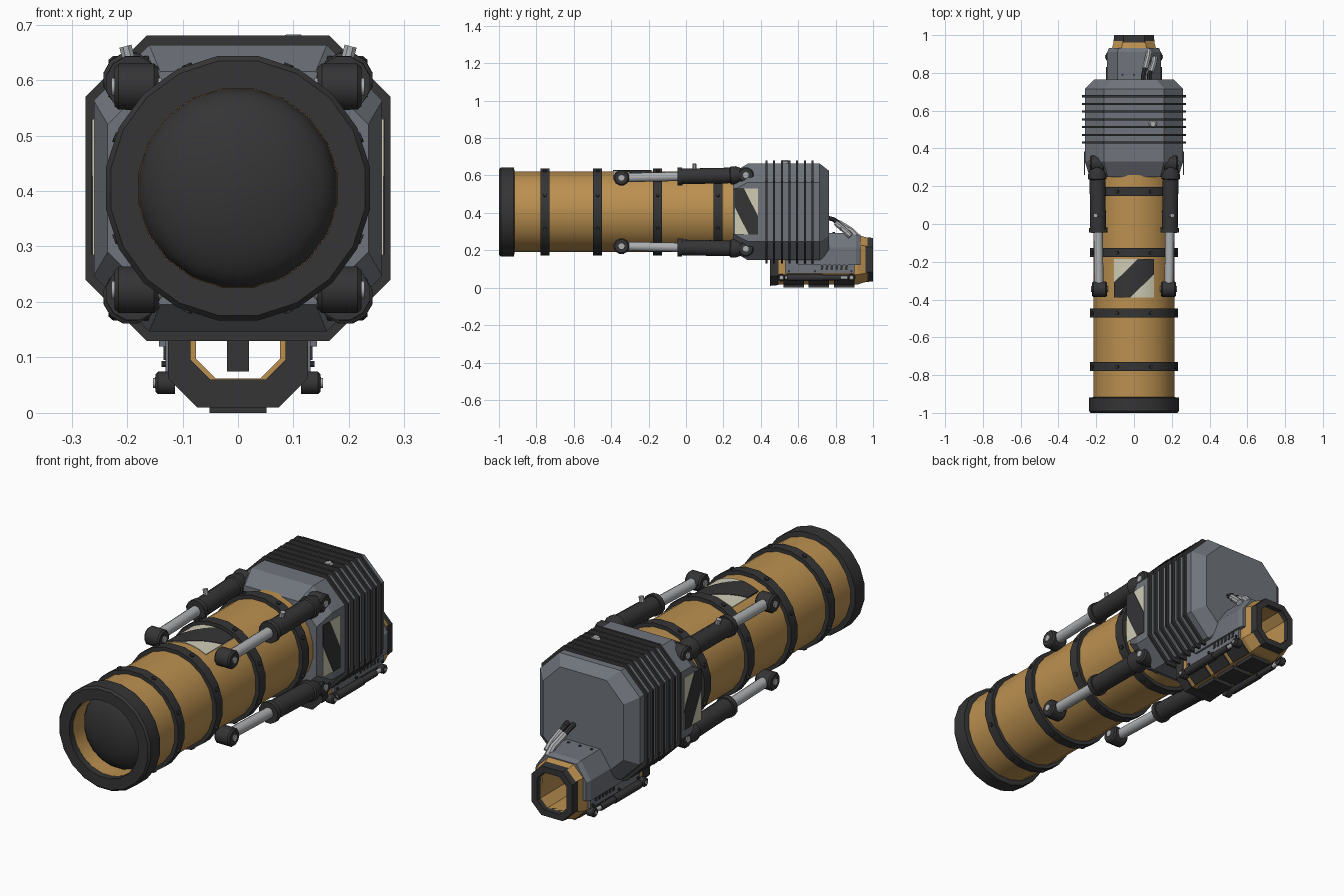
import bpy, bmesh, math
from mathutils import Vector

if "Cube" in bpy.data.objects:
    bpy.data.objects.remove(bpy.data.objects["Cube"])


def material(name, r, g, b):
    m = bpy.data.materials.new(name)
    m.diffuse_color = (r, g, b, 1)
    m.use_nodes = True
    m.node_tree.nodes["Principled BSDF"].inputs["Base Color"].default_value = m.diffuse_color
    return m


ORANGE = material("ochre_paint", 0.50, 0.28, 0.08)
DARK = material("dark_rubber", 0.035, 0.035, 0.037)
GREY = material("grey_paint", 0.16, 0.175, 0.20)
STEEL = material("bare_steel", 0.42, 0.43, 0.44)
CREAM = material("cream_paint", 0.62, 0.60, 0.46)
AXIS = 0.405      # height of the main tube axis
LOW = 0.15        # height of the small barrel axis


def finish(name, bm, mat, smooth=False):
    bmesh.ops.recalc_face_normals(bm, faces=bm.faces)
    me = bpy.data.meshes.new(name)
    bm.to_mesh(me)
    bm.free()
    me.materials.append(mat)
    ob = bpy.data.objects.new(name, me)
    bpy.context.collection.objects.link(ob)
    if smooth:
        bpy.ops.object.select_all(action='DESELECT')
        ob.select_set(True)
        bpy.context.view_layer.objects.active = ob
        bpy.ops.object.shade_smooth_by_angle(angle=math.radians(35))
    return ob


def loft(name, sections, mat, ring=False, smooth=False):
    """Skin a list of loops; ring=True joins the last to the first, else caps."""
    bm = bmesh.new()
    rows = [[bm.verts.new(p) for p in s] for s in sections]
    n = len(rows[0])
    pairs = list(zip(rows, rows[1:])) + ([(rows[-1], rows[0])] if ring else [])
    for a, b in pairs:
        for i in range(n):
            j = (i + 1) % n
            bm.faces.new((a[i], a[j], b[j], b[i]))
    if not ring:
        bm.faces.new(rows[0])
        bm.faces.new(rows[-1])
    return finish(name, bm, mat, smooth)


def lathe(name, p, d, profile, mat, n=12, ring=False):
    """Turn (distance, radius) pairs about direction d from point p."""
    q = Vector((0, 0, 1)).rotation_difference(Vector(d))
    turn = [2 * math.pi * (k + 0.5) / n for k in range(n)]
    return loft(name, [[Vector(p) + q @ Vector((r * math.cos(a), r * math.sin(a), t))
                        for a in turn] for t, r in profile], mat, ring, True)


def octagon(y, hx, hz, cut, cz):
    q = [(hx, hz - cut), (hx - cut, hz), (cut - hx, hz), (-hx, hz - cut),
         (-hx, cut - hz), (cut - hx, -hz), (hx - cut, -hz), (hx, cut - hz)]
    return [(x, y, cz + z) for x, z in q]


def box(name, x0, x1, y0, y1, z0, z1, mat, lean=0.0):
    return loft(name, [[(x0, y0 + s, z), (x1, y0 + s, z), (x1, y1 + s, z), (x0, y1 + s, z)]
                       for z, s in ((z0, 0), (z1, lean))], mat)


def hose(name, pts, r, mat, n=8):
    pts = [Vector(p) for p in pts]
    rows = []
    for i, p in enumerate(pts):
        t = (pts[min(i + 1, len(pts) - 1)] - pts[max(i - 1, 0)]).normalized()
        q = Vector((0, 0, 1)).rotation_difference(t)
        rows.append([p + q @ Vector((r * math.cos(2 * math.pi * k / n),
                                     r * math.sin(2 * math.pi * k / n), 0)) for k in range(n)])
    return loft(name, rows, mat, smooth=True)


def hazard_plate(name, place):
    """Cream plate with a dark diagonal stripe; place(u, v, lift) gives the surface."""
    us = [i / 10 for i in range(11)]
    lim = lambda v: max(0.0, min(1.0, v))
    for part, w, lift, mat in (("plate", 2, 0.003, CREAM), ("stripe", 0.4, 0.005, DARK)):
        loft(name + "_" + part, [[place(u, lim(u - w), 0), place(u, lim(u + w), 0),
                                  place(u, lim(u + w), lift), place(u, lim(u - w), lift)]
                                 for u in us], mat)


# Main tube: hollow mouth, muzzle ring and inner dome
Y = (0, 1, 0)
tube_o = (0, 0, AXIS)
lathe("main_tube", tube_o, Y, [(-0.97, 0.218), (0.28, 0.218), (0.28, 0.18), (-0.97, 0.18)],
      ORANGE, 20, True)
lathe("muzzle_ring", tube_o, Y, [(-1.0, 0.232), (-0.99, 0.241), (-0.92, 0.241), (-0.915, 0.21),
                                 (-0.915, 0.181), (-1.0, 0.181)], DARK, 20, True)
lathe("inner_dome", tube_o, Y, [(-0.85, 0.182), (-0.88, 0.18)] +
      [(-0.88 - 0.08 * math.sin(a), max(0.18 * math.cos(a), 0.002))
       for a in [math.pi / 2 * k / 8 for k in range(1, 9)]], DARK, 20)

# Bands with bolts
for y in (-0.755, -0.472, -0.152, 0.172):
    lathe("tube_band", (0, y, AXIS), Y, [(-0.024, 0.212), (-0.024, 0.236), (0.024, 0.236),
                                         (0.024, 0.212)], DARK, 20, True)
    for k in range(8):
        a = math.radians(22.5 + 45 * k)
        d = Vector((math.cos(a), 0, math.sin(a)))
        lathe("band_bolt", Vector((0, y, AXIS)) + d * 0.225, d, [(0, 0.01), (0.017, 0.01)], DARK, 8)

# Rear housing with cooling fins
loft("rear_housing", [octagon(0.25, 0.235, 0.21, 0.095, AXIS), octagon(0.33, 0.26, 0.258, 0.1, AXIS),
                      octagon(0.715, 0.26, 0.258, 0.1, AXIS), octagon(0.765, 0.21, 0.22, 0.09, AXIS)], GREY)
for i in range(7):
    y = 0.425 + 0.041 * i
    loft("cooling_fin", [octagon(y, 0.275, 0.275, 0.11, AXIS),
                         octagon(y + 0.011, 0.275, 0.275, 0.11, AXIS)], DARK)
lathe("housing_cap", (0.1, 0.53, 0.655), (0, 0, 1), [(0, 0.022), (0.02, 0.022), (0.027, 0.014)], STEEL)


# Hazard plates: curved one on the tube, flat ones on the housing sides
def on_tube(u, v, lift):
    x, r = -0.105 + 0.21 * u, 0.219 + lift
    return (x, -0.39 + 0.205 * v, AXIS + math.sqrt(r * r - x * x))


hazard_plate("tube_hazard", on_tube)
for s in (-1, 1):
    hazard_plate("side_hazard", lambda u, v, lift: (s * (0.259 + lift), 0.385 - 0.125 * u,
                                                    0.285 + 0.245 * v))

# Four hydraulic struts
for s in (-1, 1):
    for t in (-1, 1):
        X = (s, 0, 0)
        front = Vector((s * 0.185, -0.345, AXIS + t * 0.183))
        rear = Vector((s * 0.195, 0.32, AXIS + t * 0.197))
        d = (rear - front).normalized()
        lathe("strut_rod", front, d, [(0.02, 0.025), (0.33, 0.025)], STEEL)
        lathe("strut_cylinder", front, d, [(0.3, 0.032), (0.3, 0.05), (0.325, 0.05), (0.325, 0.043),
                                           (0.58, 0.043), (0.585, 0.05), (0.61, 0.05), (0.67, 0.028)], DARK)
        for nm, p in (("front", front), ("rear", rear)):
            e = Vector(X)
            lathe("strut_%s_eye" % nm, p - e * 0.042, X, [(0, 0.036), (0.008, 0.043), (0.072, 0.043),
                                                         (0.08, 0.036)], DARK)
            lathe("strut_%s_pin" % nm, p - e * 0.047, X, [(0, 0.016), (0.09, 0.016)], STEEL)
        if t > 0:
            lathe("strut_nipple", (s * 0.195, 0.045, 0.63), (s * 0.25, 0, 0.97),
                  [(0, 0.012), (0.032, 0.012)], STEEL, 8)

# Small open barrel below the housing
loft("lower_barrel", [octagon(0.46, 0.12, 0.132, 0.052, LOW), octagon(0.92, 0.12, 0.132, 0.052, LOW),
                      octagon(0.975, 0.103, 0.115, 0.045, LOW), octagon(0.975, 0.076, 0.088, 0.036, LOW),
                      octagon(0.46, 0.076, 0.088, 0.036, LOW)], ORANGE, True)
for nm, y0, y1, hx, hz in (("front", 0.45, 0.495, 0.126, 0.14), ("rear", 0.96, 1.0, 0.109, 0.12)):
    hole = (0.086, 0.09) if nm == "front" else (0.076, 0.088)
    loft("barrel_%s_rim" % nm, [octagon(y0, hx, hz, 0.052, LOW), octagon(y1, hx - 0.004, hz - 0.004, 0.05, LOW),
                                octagon(y1, *hole, 0.036, LOW), octagon(y0, *hole, 0.036, LOW)], DARK, True)
box("feed_peg", -0.02, 0.02, 0.5, 0.55, 0.075, 0.25, DARK)
for i in range(3):
    y = 0.52 + 0.135 * i
    box("underside_pad", -0.051, 0.051, y, y + 0.11, 0.0, 0.03, DARK)
    for s in (-1, 1):
        loft("underside_vent", [[(s * 0.072, yy, 0.014), (s * 0.124, yy, 0.062), (s * 0.11, yy, 0.072),
                                 (s * 0.062, yy, 0.025)] for yy in (y, y + 0.11)], DARK)

# Grey cover arched over the barrel
arch = [(0.142, 0.12), (0.142, 0.215), (0.088, 0.293)]
inner = [(0.06, 0.27), (0.112, 0.21), (0.112, 0.12)]
loop = arch + [(-x, z) for x, z in arch[::-1]] + [(-x, z) for x, z in inner[::-1]] + inner
shape = lambda y, k: [(x * k, y, LOW + (z - LOW) * k) for x, z in loop]
loft("barrel_cover", [shape(0.6, 1), shape(0.91, 1), shape(0.932, 0.93)], GREY)
for x in (-0.06, 0, 0.06):
    lathe("cover_bolt", (x, 0.79, 0.285), (0, 0, 1), [(0, 0.006), (0.012, 0.006)], DARK, 8)

# Side plates with slanted vents, bolts and small pistons
for s in (-1, 1):
    box("side_plate", s * 0.115, s * 0.131, 0.53, 0.9, 0.075, 0.17, GREY)
    for i in range(6):
        y = 0.72 + 0.026 * i
        box("side_vent", s * 0.12, s * 0.134, y, y + 0.013, 0.095, 0.155, DARK, 0.006)
    for y in (0.55, 0.69, 0.885):
        for z in (0.088, 0.157):
            lathe("plate_bolt", (s * 0.128, y, z), (s, 0, 0), [(0, 0.006), (0.01, 0.006)], DARK, 8)
    p = (s * 0.134, 0.51, 0.054)
    lathe("small_piston_rod", p, Y, [(0, 0.01), (0.38, 0.01)], STEEL)
    lathe("small_piston_cylinder", p, Y, [(0.03, 0.019), (0.22, 0.019), (0.22, 0.015), (0.32, 0.015)], DARK)
    for y in (0.51, 0.885):
        lathe("small_piston_eye", (s * 0.114, y, 0.054), (s, 0, 0), [(0, 0.021), (0.03, 0.021), (0.035, 0.016)], DARK)
        lathe("small_piston_pin", (s * 0.145, y, 0.054), (s, 0, 0), [(0, 0.009), (0.008, 0.009)], STEEL)

# Hoses from the housing back to the cover
for x0, x1, dy in ((0.05, 0.075, 0), (0.08, 0.105, -0.035)):
    hose("hose", [(x0, 0.75, 0.375), (x0, 0.79, 0.365), (x0 + 0.01, 0.83 + dy / 2, 0.34),
                  (x1, 0.87 + dy, 0.315)], 0.012, DARK)
    hose("hose_fitting", [(x0 + 0.008, 0.82 + dy / 2, 0.346), (x1, 0.885 + dy, 0.305),
                          (x1 + 0.005, 0.915 + dy, 0.275)], 0.016, STEEL)
